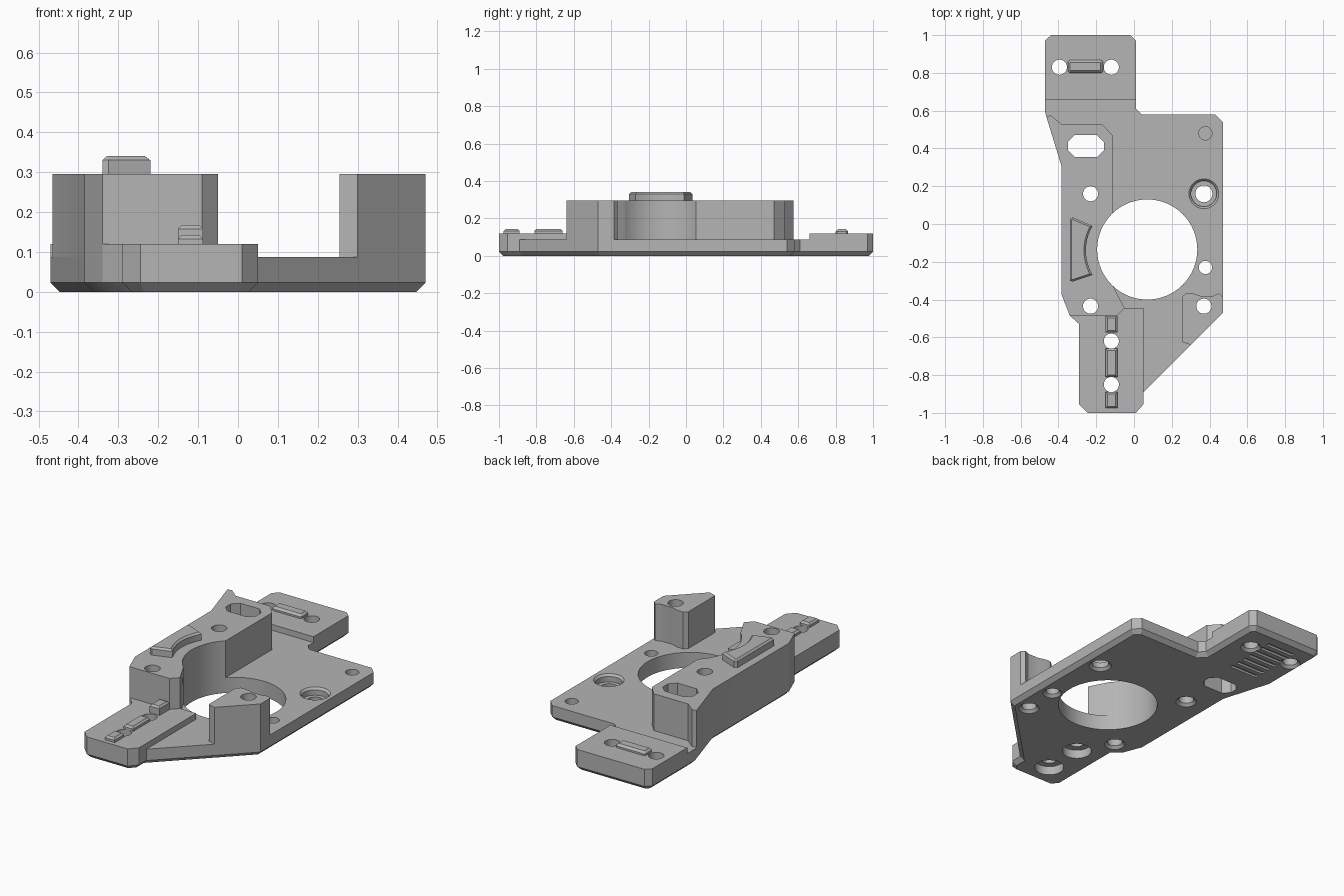
import bpy, bmesh, math

cube = bpy.data.objects.get("Cube")
if cube:
    bpy.data.objects.remove(cube, do_unlink=True)

grey = bpy.data.materials.new("plain grey")
grey.use_nodes = True
COLOUR = (0.46, 0.46, 0.46, 1)
grey.diffuse_color = COLOUR
grey.node_tree.nodes["Principled BSDF"].inputs["Base Color"].default_value = COLOUR

BASE_TOP, PAD_TOP, BLOCK_TOP = 0.087, 0.12, 0.295
parts, cutters = [], []


def finish(name, bm, group):
    bmesh.ops.recalc_face_normals(bm, faces=bm.faces)
    mesh = bpy.data.meshes.new(name)
    bm.to_mesh(mesh)
    bm.free()
    mesh.materials.append(grey)
    ob = bpy.data.objects.new(name, mesh)
    bpy.context.scene.collection.objects.link(ob)
    group.append(ob)
    return ob


def prism(name, outline, z0, z1, group=parts, low=0, high=0):
    """Extruded outline with optional chamfers on the lower and upper rims."""
    bm = bmesh.new()
    face = bm.faces.new([bm.verts.new((x, y, z0)) for x, y in outline])
    ext = bmesh.ops.extrude_face_region(bm, geom=[face])
    for v in ext["geom"]:
        if isinstance(v, bmesh.types.BMVert):
            v.co.z = z1
    for z, size in ((z0, low), (z1, high)):
        if size:
            rim = [e for e in bm.edges if all(abs(v.co.z - z) < 1e-5 for v in e.verts)]
            bmesh.ops.bevel(bm, geom=rim, offset=size, segments=1, affect='EDGES')
    return finish(name, bm, group)


def rect(x0, x1, y0, y1, cut=0):
    if not cut:
        return [(x0, y0), (x1, y0), (x1, y1), (x0, y1)]
    return [(x0 + cut, y0), (x1 - cut, y0), (x1, y0 + cut), (x1, y1 - cut),
            (x1 - cut, y1), (x0 + cut, y1), (x0, y1 - cut), (x0, y0 + cut)]


def bore(x, y, r0, z0, z1, r1=None, sides=48):
    """Round or tapered cutter."""
    bm = bmesh.new()
    bmesh.ops.create_cone(bm, cap_ends=True, segments=sides, radius1=r0,
                          radius2=r0 if r1 is None else r1, depth=z1 - z0)
    bmesh.ops.translate(bm, verts=bm.verts, vec=(x, y, (z0 + z1) / 2))
    finish("bore_cutter", bm, cutters)


# Base plate with chamfered lower rim
prism("base_plate", [
    (-0.47, 0.97), (-0.44, 1), (-0.02, 1), (0.01, 0.97), (0.01, 0.61), (0.04, 0.58),
    (0.43, 0.58), (0.47, 0.54), (0.47, -0.47), (0.05, -0.89), (0.05, -0.955), (0.01, -1),
    (-0.245, -1), (-0.29, -0.955), (-0.29, -0.53), (-0.34, -0.485), (-0.385, -0.37),
    (-0.385, 0.31), (-0.47, 0.59)], 0, BASE_TOP, low=0.023)

# Raised rear pad and front foot
prism("rear_pad", [(-0.47, 0.66), (0.01, 0.66), (0.01, 0.97), (-0.02, 1), (-0.44, 1),
                   (-0.47, 0.97)], BASE_TOP, PAD_TOP)
prism("front_foot", [
    (-0.29, -0.955), (-0.245, -1), (0.01, -1), (0.05, -0.955), (0.05, -0.445),
    (-0.05, -0.445), (-0.09, -0.485), (-0.34, -0.485), (-0.29, -0.53)], BASE_TOP, PAD_TOP)

# Tall side block
prism("side_block", [
    (-0.34, -0.485), (-0.09, -0.485), (-0.05, -0.445), (-0.115, -0.32), (-0.115, 0.47),
    (-0.17, 0.53), (-0.385, 0.53), (-0.44, 0.575), (-0.465, 0.57), (-0.385, 0.31),
    (-0.385, -0.37)], BASE_TOP, BLOCK_TOP)

# Corner post
prism("corner_post", [
    (0.255, -0.625), (0.3, -0.64), (0.47, -0.47), (0.47, -0.385), (0.45, -0.367),
    (0.42, -0.38), (0.35, -0.38), (0.31, -0.367), (0.275, -0.367), (0.255, -0.385)],
    BASE_TOP, BLOCK_TOP)

# Cutters: main opening, slot, screw holes
bore(0.07, -0.135, 0.265, -0.1, 0.5, sides=96)
prism("slot_cutter", rect(-0.35, -0.16, 0.355, 0.47, 0.035), -0.1, 0.5, cutters)
HOLES = [(-0.395, 0.83, 0.04), (-0.12, 0.83, 0.04), (-0.23, 0.16, 0.04),
         (-0.23, -0.435, 0.04), (-0.12, -0.62, 0.04), (-0.12, -0.85, 0.04),
         (0.37, 0.16, 0.045), (0.378, -0.23, 0.035), (0.37, -0.435, 0.04)]
for x, y, r in HOLES:
    bore(x, y, r, -0.1, 0.5)
    bore(x, y, r + 0.025, -0.01, 0.015, r)
# Blind hole, screw head recesses and ring recess
bore(0.378, 0.48, 0.035, 0.03, 0.2)
for y in (-0.62, -0.85):
    bore(-0.12, y, 0.078, -0.05, 0.05)
bore(0.37, 0.16, 0.068, 0.045, 0.2)
bore(0.37, 0.16, 0.068, 0.075, 0.095, 0.086)
# Grip grooves under the rear pad
for i in range(7):
    y = 0.6 + i * 0.05
    prism("groove_cutter", rect(-0.35, -0.17, y, y + 0.022), -0.05, 0.012, cutters)

# Carve every part, then drop the cutters
for ob in parts:
    for c in cutters:
        mod = ob.modifiers.new("carve", 'BOOLEAN')
        mod.operation, mod.solver, mod.object = 'DIFFERENCE', 'EXACT', c
bpy.context.view_layer.update()
deps = bpy.context.evaluated_depsgraph_get()
carved = [bpy.data.meshes.new_from_object(ob.evaluated_get(deps)) for ob in parts]
for ob, mesh in zip(parts, carved):
    ob.modifiers.clear()
    ob.data = mesh
for c in cutters:
    bpy.data.objects.remove(c, do_unlink=True)

# Curved locating pad on the block: straight outside, concave inside
arc = [(-0.22 - 0.035 * (1 - t * t), -0.14 + 0.13 * t) for t in [i / 6 - 1 for i in range(13)]]
prism("locating_pad", [(-0.34, -0.3), (-0.325, -0.305)] + arc + [(-0.325, 0.035), (-0.34, 0.025)],
      BLOCK_TOP, 0.34, high=0.01)

# Small locating ribs on rear pad and front foot
prism("rear_rib", rect(-0.35, -0.165, 0.8, 0.867, 0.008), PAD_TOP, 0.142, high=0.012)
for name, y0, y1, top in (("front_rib", -0.975, -0.89, 0.143),
                          ("middle_rib", -0.81, -0.66, 0.143),
                          ("back_rib", -0.575, -0.487, 0.168)):
    prism(name, rect(-0.15, -0.088, y0, y1), PAD_TOP, top, high=0.01)

# Smooth the bores while keeping edges crisp
bpy.ops.object.select_all(action='DESELECT')
for ob in parts:
    ob.select_set(True)
bpy.context.view_layer.objects.active = parts[0]
bpy.ops.object.shade_smooth_by_angle(angle=math.radians(20))
